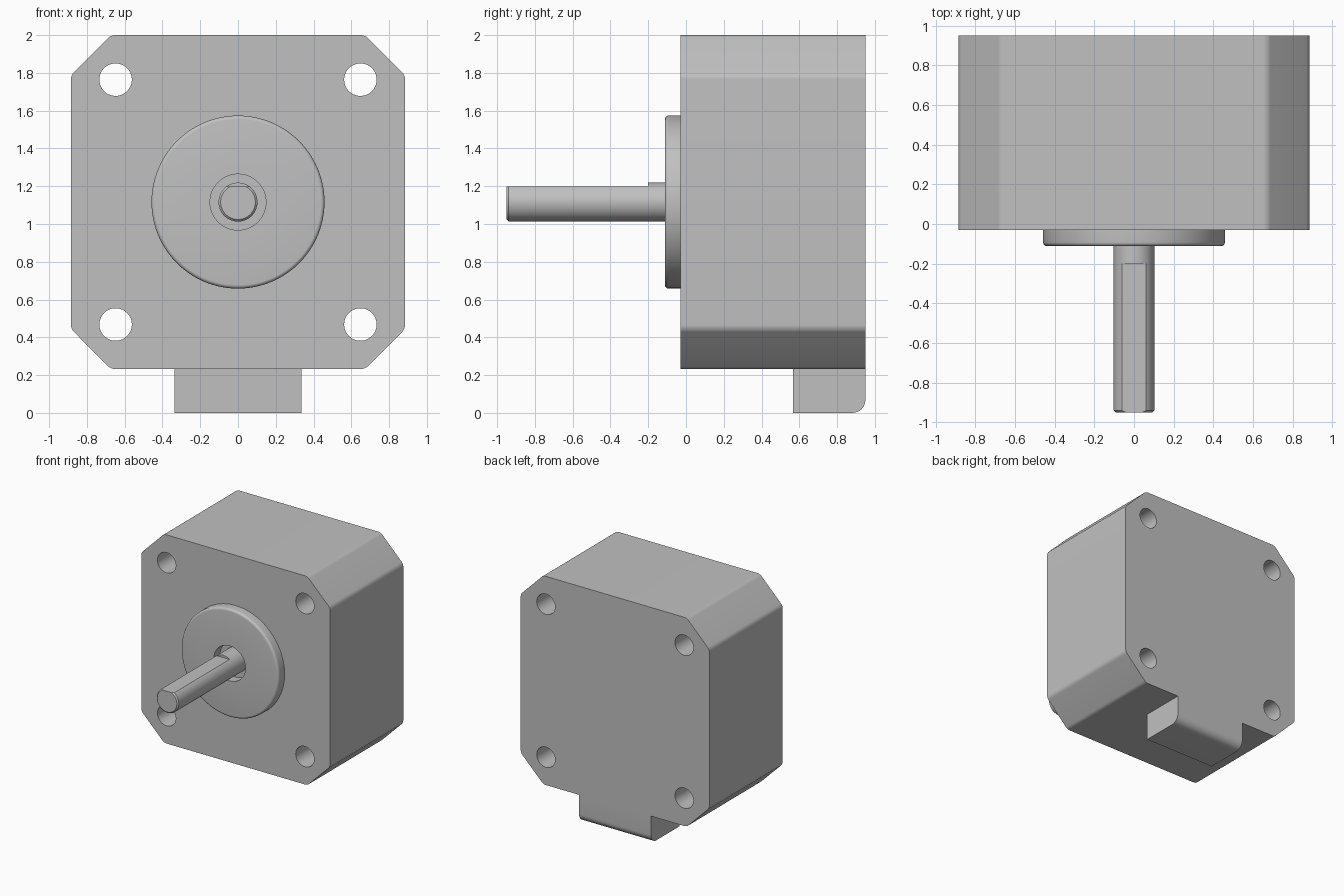
import bpy, bmesh, math
from mathutils import Vector

if "Cube" in bpy.data.objects:
    bpy.data.objects.remove(bpy.data.objects["Cube"], do_unlink=True)

GREY = (0.53, 0.53, 0.53, 1)
metal = bpy.data.materials.new("plain grey metal")
metal.use_nodes = True
metal.diffuse_color = GREY
metal.node_tree.nodes["Principled BSDF"].inputs["Base Color"].default_value = GREY

AXIS_Z = 1.116     # height of the shaft axis
HALF = 0.884       # half width of the square body
FRONT, BACK = -0.03, 0.95


def finish(bm, name):
    bmesh.ops.recalc_face_normals(bm, faces=bm.faces)
    mesh = bpy.data.meshes.new(name)
    bm.to_mesh(mesh)
    bm.free()
    mesh.materials.append(metal)
    obj = bpy.data.objects.new(name, mesh)
    bpy.context.collection.objects.link(obj)
    return obj


def activate(obj):
    bpy.ops.object.select_all(action='DESELECT')
    obj.select_set(True)
    bpy.context.view_layer.objects.active = obj


def smooth(obj):
    activate(obj)
    bpy.ops.object.shade_smooth_by_angle(angle=math.radians(30))


def prism(name, outline, direction, round_radius=0, rounded=None):
    """Extrude a closed outline; round the long edges chosen by a rule."""
    bm = bmesh.new()
    face = bm.faces.new([bm.verts.new(p) for p in outline])
    ext = bmesh.ops.extrude_face_region(bm, geom=[face], use_keep_orig=True)
    bmesh.ops.translate(bm, vec=direction,
                        verts=[v for v in ext["geom"] if isinstance(v, bmesh.types.BMVert)])
    if rounded:
        d = Vector(direction).normalized()
        edges = [e for e in bm.edges
                 if abs((e.verts[0].co - e.verts[1].co).normalized().dot(d)) > 0.99
                 and rounded(e.verts[0].co)]
        bmesh.ops.bevel(bm, geom=edges, offset=round_radius, segments=8,
                        profile=0.5, affect='EDGES')
    return finish(bm, name)


def lathe(name, profile, x=0, z=AXIS_Z, n=96, ring=False):
    """Turn (radius, y) points about a y-parallel axis."""
    bm = bmesh.new()
    loops = []
    for r, y in profile:
        angles = [2 * math.pi * i / n for i in range(n)]
        loops.append([bm.verts.new((x + r * math.cos(a), y, z + r * math.sin(a)))
                      for a in angles])
    pairs = list(zip(loops, loops[1:]))
    if ring:
        pairs.append((loops[-1], loops[0]))
    else:
        bm.faces.new(loops[0])
        bm.faces.new(loops[-1])
    for a, b in pairs:
        for i in range(n):
            j = (i + 1) % n
            bm.faces.new((a[i], a[j], b[j], b[i]))
    return finish(bm, name)


def cut(obj, cutter):
    mod = obj.modifiers.new("cut", 'BOOLEAN')
    mod.operation, mod.solver, mod.object = 'DIFFERENCE', 'EXACT', cutter
    activate(obj)
    bpy.ops.object.modifier_apply(modifier=mod.name)
    bpy.data.objects.remove(cutter, do_unlink=True)


# Square body with chamfered, slightly softened corners
c = HALF - 0.212
corners = [(c, HALF), (HALF, c), (HALF, -c), (c, -HALF),
           (-c, -HALF), (-HALF, -c), (-HALF, c), (-c, HALF)]
body = prism("motor_body", [(x, FRONT, AXIS_Z + z) for x, z in corners],
             (0, BACK - FRONT, 0), 0.02, lambda co: True)

# Four mounting holes right through the body
for sx in (-1, 1):
    for sz in (-1, 1):
        cut(body, lathe("hole_cutter", [(0.086, FRONT - 0.1), (0.086, BACK + 0.1)],
                        sx * 0.648, AXIS_Z + sz * 0.648, 48))
smooth(body)

# Raised round boss with a rounded rim and a central recess
rim, top, f = 0.458, -0.112, 0.02
arc = [(rim - f + f * math.sin(t), top + f - f * math.cos(t))
       for t in (math.pi / 2 * i / 5 for i in range(6))]
boss = lathe("pilot_boss", [(0.148, FRONT), (0.148, top)] + arc + [(rim, FRONT)], ring=True)
smooth(boss)

# Shaft with chamfered tip and a flat along its upper side
shaft = lathe("output_shaft", [(0.092, -0.95), (0.103, -0.939), (0.103, FRONT + 0.01)], n=64)
flat = AXIS_Z + 0.083
cut(shaft, prism("flat_cutter", [(-0.2, -1.1, flat), (0.2, -1.1, flat),
                                 (0.2, -0.2, flat), (-0.2, -0.2, flat)], (0, 0, 0.2)))
smooth(shaft)

# Connector block below the back, with its lower rear edge rounded
low = AXIS_Z - HALF
block = prism("connector_block", [(-0.337, 0.566, 0), (-0.337, BACK, 0),
                                  (-0.337, BACK, low), (-0.337, 0.566, low)],
              (0.674, 0, 0), 0.07, lambda co: co.y > 0.9 and co.z < 0.1)
smooth(block)
